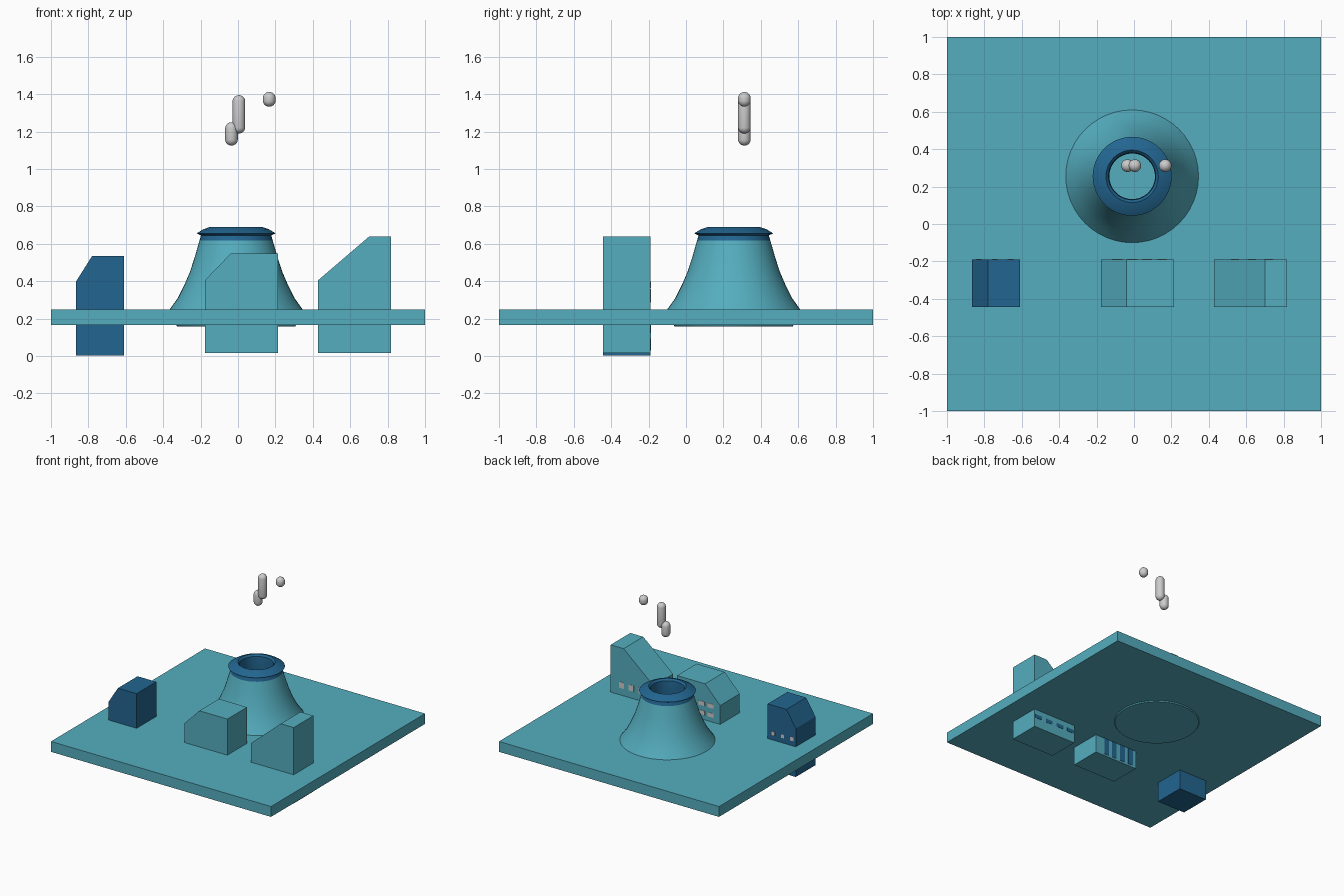
import bpy, bmesh, math
from mathutils import Matrix

if "Cube" in bpy.data.objects:
    bpy.data.objects.remove(bpy.data.objects["Cube"])


def material(name, rgb):
    m = bpy.data.materials.new(name)
    m.diffuse_color = (*rgb, 1)
    m.use_nodes = True
    m.node_tree.nodes["Principled BSDF"].inputs["Base Color"].default_value = m.diffuse_color
    return m


TEAL = material("teal", (0.09, 0.42, 0.52))
BLUE = material("blue", (0.016, 0.13, 0.28))


def finish(name, bm, mats=(), smooth=None):
    bmesh.ops.recalc_face_normals(bm, faces=bm.faces)
    me = bpy.data.meshes.new(name)
    bm.to_mesh(me)
    bm.free()
    ob = bpy.data.objects.new(name, me)
    bpy.context.collection.objects.link(ob)
    for m in mats:
        me.materials.append(m)
    if smooth:
        bpy.ops.object.select_all(action='DESELECT')
        ob.select_set(True)
        bpy.context.view_layer.objects.active = ob
        bpy.ops.object.shade_smooth_by_angle(angle=math.radians(smooth))
    return ob


def add_box(bm, x0, x1, y0, y1, z0, z1):
    mat = (Matrix.Translation(((x0 + x1) / 2, (y0 + y1) / 2, (z0 + z1) / 2))
           @ Matrix.Diagonal((x1 - x0, y1 - y0, z1 - z0, 1)))
    bmesh.ops.create_cube(bm, size=1, matrix=mat)


def lathe(name, profile, cx, cy, mats, is_blue, seg=48):
    """Closed solid of revolution; is_blue picks the second material per band."""
    bm = bmesh.new()
    rings = [[bm.verts.new((cx + r * math.cos(2 * math.pi * i / seg),
                            cy + r * math.sin(2 * math.pi * i / seg), z))
              for i in range(seg)] for r, z in profile]
    for k, (a, b) in enumerate(zip(rings, rings[1:])):
        for i in range(seg):
            j = (i + 1) % seg
            bm.faces.new((a[i], a[j], b[j], b[i])).material_index = int(is_blue(k))
    bm.faces.new(rings[0])
    bm.faces.new(rings[-1])
    return finish(name, bm, mats, 35)


# Ground slab
bm = bmesh.new()
add_box(bm, -1, 1, -1, 1, 0.165, 0.25)
finish("ground_slab", bm, [TEAL])

# Cooling tower: flared wall, collar, lip and hollow mouth
tower = [(0.315, 0.157), (0.365, 0.235), (0.355, 0.25), (0.312, 0.31),
         (0.277, 0.38), (0.247, 0.45), (0.221, 0.53), (0.196, 0.617),
         (0.188, 0.645), (0.211, 0.656), (0.175, 0.678), (0.14, 0.69),
         (0.126, 0.675), (0.122, 0.62), (0.125, 0.52)]
lathe("cooling_tower", tower, -0.01, 0.255, [TEAL, BLUE], lambda k: k >= 7)

# Buildings: profile in x/z with a chamfered roof, extruded along y
FRONT, BACK = -0.445, -0.19


def building(name, x0, x1, xr, z0, zs, z1, mat):
    bm = bmesh.new()
    face = bm.faces.new([bm.verts.new((x, FRONT, z)) for x, z in
                         ((x0, z0), (x1, z0), (x1, z1), (xr, z1), (x0, zs))])
    ext = bmesh.ops.extrude_face_region(bm, geom=[face])
    bmesh.ops.translate(bm, vec=(0, BACK - FRONT, 0),
                        verts=[v for v in ext["geom"] if isinstance(v, bmesh.types.BMVert)])
    finish(name, bm, [mat])


building("small_building", -0.865, -0.61, -0.78, 0.002, 0.40, 0.535, BLUE)
building("middle_building", -0.177, 0.215, -0.04, 0.015, 0.405, 0.547, TEAL)
building("tall_building", 0.428, 0.818, 0.70, 0.015, 0.405, 0.638, TEAL)


# Window panes on the back walls
def panes(name, xs, zs, w, h, mats=()):
    bm = bmesh.new()
    for x in xs:
        for z in zs:
            add_box(bm, x - w / 2, x + w / 2, BACK - 0.004, BACK + 0.002, z - h / 2, z + h / 2)
    finish(name, bm, mats)


panes("small_windows", (-0.83, -0.745, -0.66), (0.305,), 0.03, 0.03)
panes("middle_windows", (-0.09, -0.01, 0.07, 0.15), (0.305, 0.38), 0.055, 0.035)
panes("tall_windows", (0.54, 0.63, 0.72), (0.333,), 0.045, 0.05)
panes("tall_lower_windows", (0.466, 0.57, 0.675, 0.78), (0.108,), 0.065, 0.03, [BLUE])
panes("middle_lower_stripes", (-0.125, -0.045, 0.035, 0.11), (0.11,), 0.045, 0.16, [BLUE])


# Steam puffs: vertical capsules
def puff(name, x, z0, z1, r=0.034):
    bm = bmesh.new()
    bmesh.ops.create_uvsphere(bm, u_segments=24, v_segments=13, radius=r)
    half = (z1 - z0) / 2 - r
    for v in bm.verts:
        v.co.z += half if v.co.z > 0 else -half
        v.co.x += x
        v.co.y += 0.312
        v.co.z += (z0 + z1) / 2
    finish(name, bm, smooth=40)


puff("steam_low", -0.035, 1.125, 1.25)
puff("steam_middle", 0.005, 1.19, 1.395)
puff("steam_high", 0.167, 1.333, 1.412)
